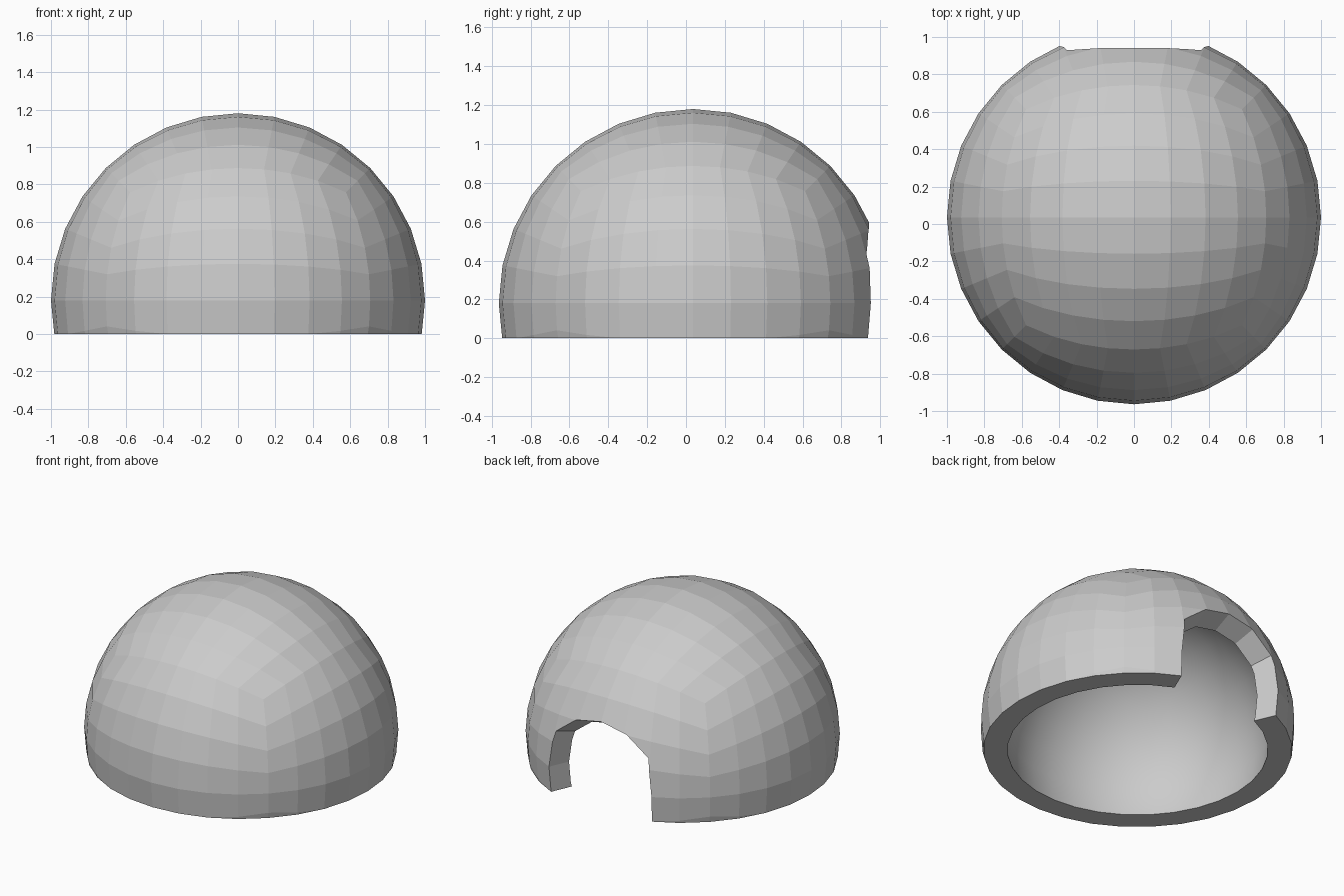
import bpy, bmesh, math
from mathutils import Vector

if "Cube" in bpy.data.objects:
    bpy.data.objects.remove(bpy.data.objects["Cube"])

CENTRE = Vector((0, 0.036, 0.18))
WALL = 0.15


def add_ball(bm, radius, inside=False):
    """Cube-based sphere with eight equal-angle quads across each side."""
    b = bmesh.new()
    bmesh.ops.create_cube(b, size=2)
    bmesh.ops.subdivide_edges(b, edges=b.edges[:], cuts=7, use_grid_fill=True)
    for v in b.verts:
        p = Vector([math.tan(c * math.pi / 4) for c in v.co])
        v.co = CENTRE + p.normalized() * radius
    if inside:
        bmesh.ops.reverse_faces(b, faces=b.faces[:])
    for f in b.faces:
        f.smooth = inside
    tmp = bpy.data.meshes.new("tmp")
    b.to_mesh(tmp)
    b.free()
    bm.from_mesh(tmp)
    bpy.data.meshes.remove(tmp)


def make_object(name, bm):
    mesh = bpy.data.meshes.new(name)
    bm.to_mesh(mesh)
    bm.free()
    obj = bpy.data.objects.new(name, mesh)
    bpy.context.collection.objects.link(obj)
    return obj


# Hollow dome: faceted outside, smooth inside, open flat underside
bm = bmesh.new()
add_ball(bm, 1.0)
add_ball(bm, 1.0 - WALL, inside=True)
bmesh.ops.bisect_plane(bm, geom=bm.verts[:] + bm.edges[:] + bm.faces[:],
                       plane_co=(0, 0, 0), plane_no=(0, 0, 1), clear_inner=True)
bmesh.ops.bridge_loops(bm, edges=[e for e in bm.edges if e.is_boundary])
bmesh.ops.recalc_face_normals(bm, faces=bm.faces[:])
dome = make_object("dome_shelter", bm)

# Arched doorway cutter, tapering toward the dome centre
half = [(0.40, -0.7), (0.40, 0.0), (0.37, 0.26), (0.20, 0.385)]
arch = half + [(0, 0.425)] + [(-x, z) for x, z in reversed(half)]
bm = bmesh.new()
rings = []
for depth in (0.45, 1.3):
    s = depth / 0.92
    rings.append([bm.verts.new(CENTRE + Vector((x * s, depth, z * s))) for x, z in arch])
n = len(arch)
for ring in rings:
    bm.faces.new(ring)
for i in range(n):
    j = (i + 1) % n
    bm.faces.new((rings[0][i], rings[0][j], rings[1][j], rings[1][i]))
bmesh.ops.recalc_face_normals(bm, faces=bm.faces[:])
cutter = make_object("doorway_cutter", bm)
cutter.hide_render = True

# Cut the doorway, then discard the cutter
mod = dome.modifiers.new("doorway", 'BOOLEAN')
mod.operation = 'DIFFERENCE'
mod.solver = 'EXACT'
mod.object = cutter
bpy.context.view_layer.objects.active = dome
dome.select_set(True)
bpy.ops.object.modifier_apply(modifier=mod.name)
bpy.data.objects.remove(cutter)
